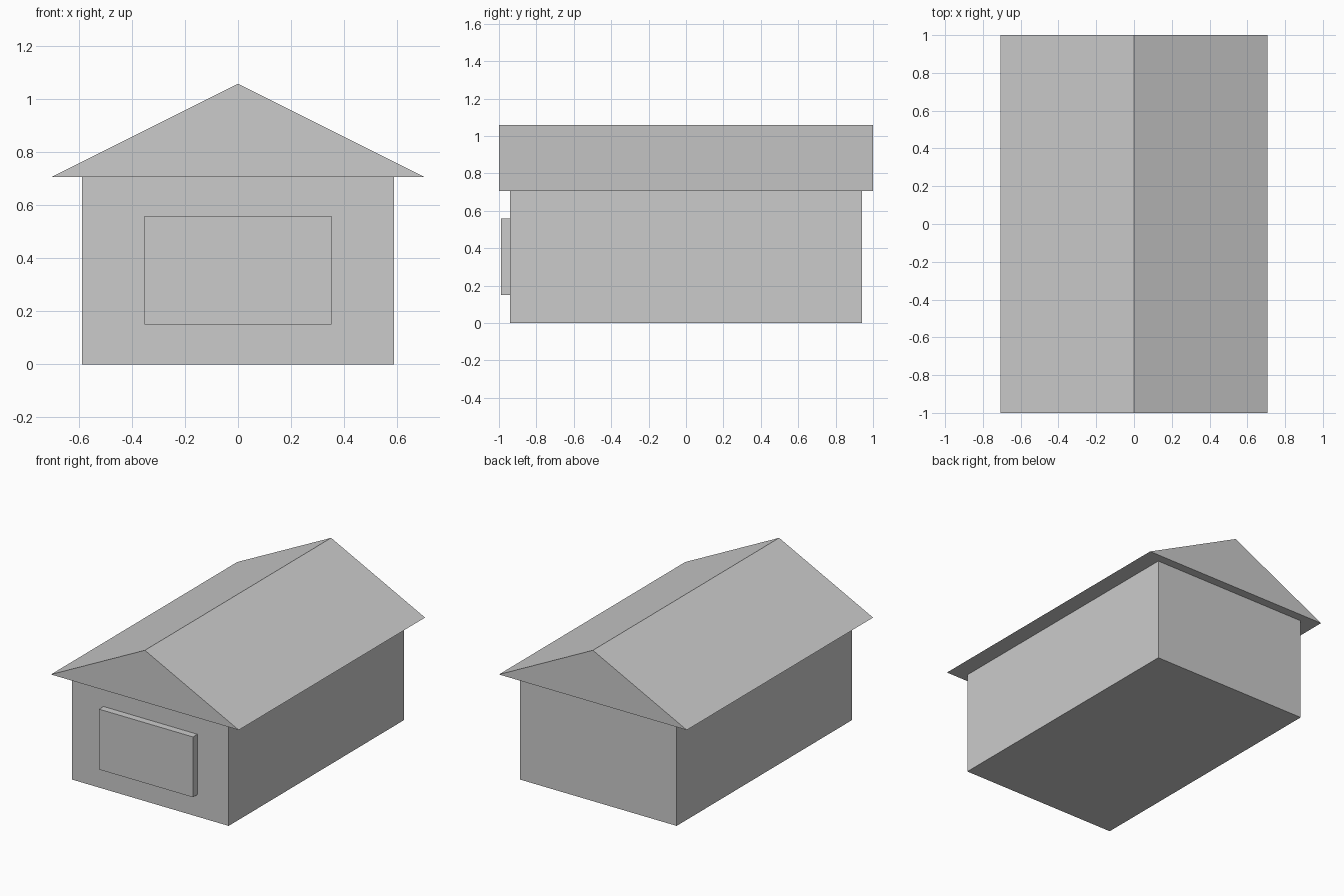
import bpy
import bmesh

if "Cube" in bpy.data.objects:
    bpy.data.objects.remove(bpy.data.objects["Cube"])

# One plain grey for the whole building
grey = bpy.data.materials.new("plain_grey")
grey.diffuse_color = (0.6, 0.6, 0.6, 1.0)
grey.use_nodes = True
grey.node_tree.nodes["Principled BSDF"].inputs["Base Color"].default_value = grey.diffuse_color


def extrude_profile(name, profile, y_front, y_back):
    """Solid made by extruding an (x, z) outline along y."""
    bm = bmesh.new()
    face = bm.faces.new([bm.verts.new((x, y_front, z)) for x, z in profile])
    result = bmesh.ops.extrude_face_region(bm, geom=[face], use_keep_orig=True)
    moved = [v for v in result["geom"] if isinstance(v, bmesh.types.BMVert)]
    bmesh.ops.translate(bm, verts=moved, vec=(0, y_back - y_front, 0))
    bmesh.ops.recalc_face_normals(bm, faces=bm.faces)
    mesh = bpy.data.meshes.new(name)
    bm.to_mesh(mesh)
    bm.free()
    mesh.materials.append(grey)
    obj = bpy.data.objects.new(name, mesh)
    bpy.context.collection.objects.link(obj)
    return obj


def rectangle(half_width, bottom, top):
    return [(-half_width, bottom), (half_width, bottom),
            (half_width, top), (-half_width, top)]


# Walls
extrude_profile("walls", rectangle(0.588, 0.0, 0.706), -0.94, 0.94)

# Gabled roof overhanging on every side
extrude_profile("roof", [(-0.706, 0.706), (0.706, 0.706), (0.0, 1.059)], -1.0, 1.0)

# Raised door panel on the front wall
extrude_profile("door_panel", rectangle(0.353, 0.15, 0.56), -0.988, -0.94)
